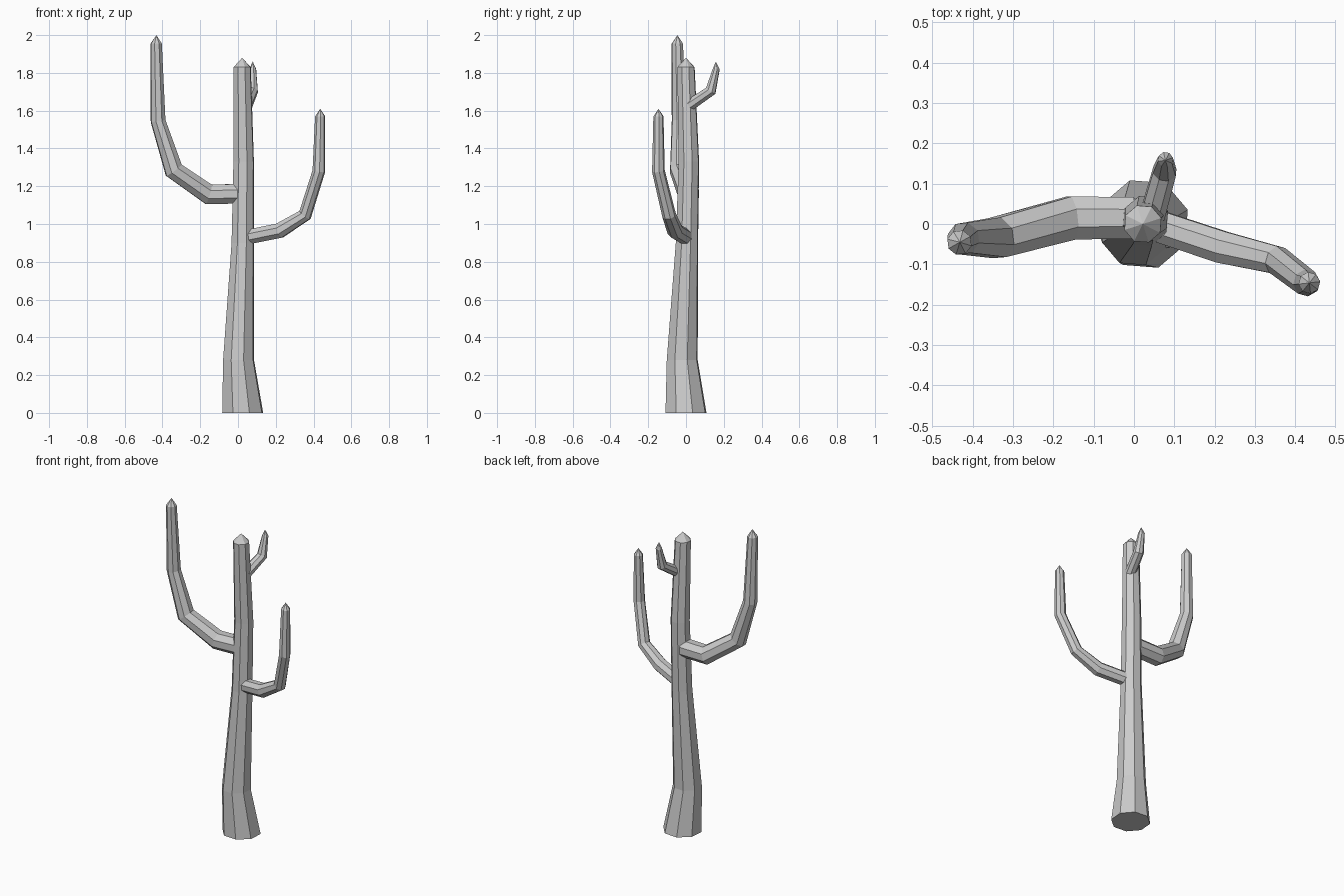
import bpy, bmesh, math
from mathutils import Vector

cube = bpy.data.objects.get("Cube")
if cube:
    bpy.data.objects.remove(cube, do_unlink=True)

SIDES = 8

bark = bpy.data.materials.new("pale grey")
bark.use_nodes = True
GREY = (0.6, 0.6, 0.6, 1)
bark.diffuse_color = GREY
bark.node_tree.nodes["Principled BSDF"].inputs["Base Color"].default_value = GREY


def limb(name, rings, tip, side, phase=22.5, level=False):
    """Faceted tube through (x, y, z, radius) rings, closed by a pointed tip."""
    points = [Vector(r[:3]) for r in rings] + [Vector(tip)]
    bm = bmesh.new()
    loops = []
    side = Vector(side)
    for i, ring in enumerate(rings):
        # each ring lies on the plane bisecting its bend
        ahead = (points[i + 1] - points[i]).normalized()
        behind = (points[i] - points[i - 1]).normalized() if i else ahead
        axis = Vector((0, 0, 1)) if level else (ahead + behind).normalized()
        side = (side - axis * side.dot(axis)).normalized()
        other = axis.cross(side)
        loop = []
        for k in range(SIDES):
            a = math.radians(phase) + math.tau * k / SIDES
            offset = side * math.cos(a) + other * math.sin(a)
            loop.append(bm.verts.new(points[i] + offset * ring[3]))
        loops.append(loop)
    apex = bm.verts.new(tip)
    bm.faces.new(loops[0][::-1])
    for k in range(SIDES):
        n = (k + 1) % SIDES
        for a, b in zip(loops, loops[1:]):
            bm.faces.new((a[k], a[n], b[n], b[k]))
        bm.faces.new((loops[-1][k], loops[-1][n], apex))
    bmesh.ops.recalc_face_normals(bm, faces=bm.faces)
    mesh = bpy.data.meshes.new(name)
    bm.to_mesh(mesh)
    bm.free()
    mesh.materials.append(bark)
    obj = bpy.data.objects.new(name, mesh)
    bpy.context.collection.objects.link(obj)
    return obj


# Trunk, flared at the foot
limb("trunk",
     [(0.025, 0, 0, 0.114), (0.003, -0.02, 0.28, 0.086),
      (0.025, 0.005, 0.9, 0.062), (0.03, 0.015, 1.33, 0.057),
      (0.022, 0, 1.83, 0.048)],
     (0.022, 0, 1.88), side=(1, 0, 0), phase=18, level=True)

# Tall arm on the right
limb("right_arm",
     [(0, 0.015, 1.16, 0.056), (-0.155, 0.015, 1.157, 0.058),
      (-0.34, -0.034, 1.285, 0.054), (-0.423, -0.036, 1.545, 0.041),
      (-0.433, -0.046, 1.955, 0.031)],
     (-0.432, -0.045, 2.0), side=(0, 1, 0))

# Lower arm on the left
limb("left_arm",
     [(0.045, 0, 0.93, 0.042), (0.22, -0.058, 0.965, 0.043),
      (0.355, -0.09, 1.048, 0.037), (0.428, -0.146, 1.28, 0.034),
      (0.435, -0.146, 1.57, 0.027)],
     (0.435, -0.146, 1.61), side=(0, 1, 0))

# Small shoot at the back
limb("back_shoot",
     [(0.045, 0.02, 1.63, 0.033), (0.076, 0.131, 1.705, 0.031),
      (0.078, 0.16, 1.82, 0.019)],
     (0.078, 0.158, 1.86), side=(1, 0, 0))
